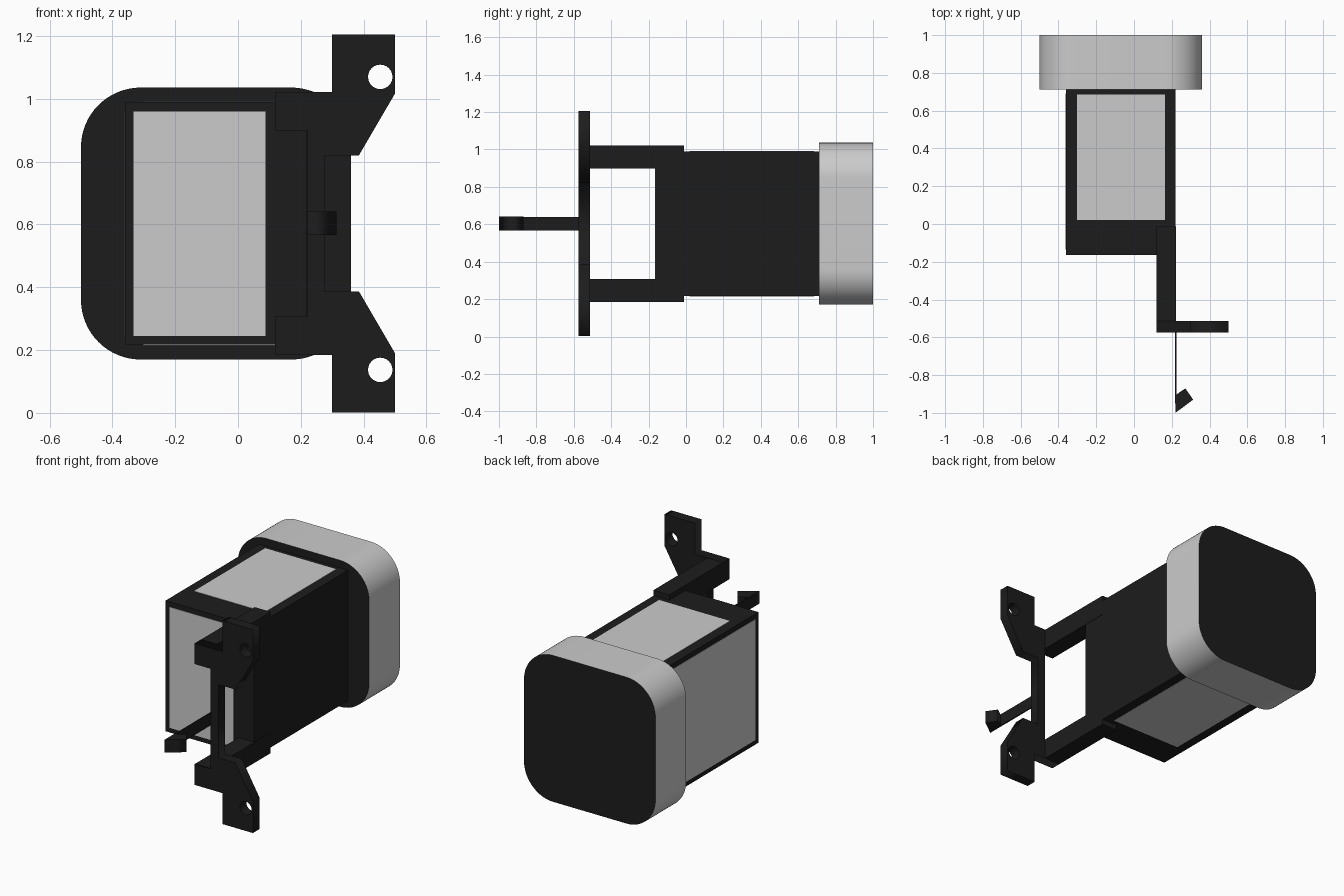
import bpy, math

if "Cube" in bpy.data.objects:
    bpy.data.objects.remove(bpy.data.objects["Cube"])

dark = bpy.data.materials.new("dark_plastic")
dark.diffuse_color = (0.012, 0.012, 0.012, 1)
dark.use_nodes = True
dark.node_tree.nodes["Principled BSDF"].inputs["Base Color"].default_value = dark.diffuse_color


def box(name, x, y, z, mat=dark):
    bpy.ops.mesh.primitive_cube_add(size=1, location=[sum(r) / 2 for r in (x, y, z)])
    ob = bpy.context.object
    ob.name = name
    ob.scale = [r[1] - r[0] for r in (x, y, z)]
    bpy.ops.object.transform_apply(location=False, rotation=False, scale=True)
    if mat:
        ob.data.materials.append(mat)
    return ob


def arc(cx, cy, r, a0, a1, n):
    return [(cx + r * math.cos(math.radians(a0 + (a1 - a0) * i / n)),
             cy + r * math.sin(math.radians(a0 + (a1 - a0) * i / n))) for i in range(n + 1)]


def prism(name, loops, lo, hi, upright=True, mat=dark):
    """Extrude filled outlines (extra loops are holes) along y (upright) or z."""
    cu = bpy.data.curves.new(name, 'CURVE')
    cu.dimensions = '2D'
    cu.fill_mode = 'BOTH'
    cu.extrude = (hi - lo) / 2
    for pts in loops:
        sp = cu.splines.new('POLY')
        sp.points.add(len(pts) - 1)
        for p, (a, b) in zip(sp.points, pts):
            p.co = (a, b, 0, 1)
        sp.use_cyclic_u = True
    ob = bpy.data.objects.new(name, cu)
    bpy.context.collection.objects.link(ob)
    mid = (lo + hi) / 2
    if upright:
        ob.rotation_euler[0] = math.pi / 2
        ob.location.y = mid
    else:
        ob.location.z = mid
    bpy.ops.object.select_all(action='DESELECT')
    ob.select_set(True)
    bpy.context.view_layer.objects.active = ob
    bpy.ops.object.convert(target='MESH')
    ob = bpy.context.object
    bpy.ops.object.transform_apply(location=True, rotation=True, scale=True)
    ob.data.materials.clear()
    ob.data.materials.append(mat)
    return ob


# Rounded cap: grey rim with dark front and back faces
r = 0.19
x0, x1, z0, z1 = -0.5, 0.36, 0.17, 1.036
outline = []
for cx, cz, a in ((x1 - r, z1 - r, 0), (x0 + r, z1 - r, 90), (x0 + r, z0 + r, 180), (x1 - r, z0 + r, 270)):
    outline += arc(cx, cz, r, a, a + 90, 16)
cap = prism("end_cap", [outline], 0.712, 1.0, mat=None)
cap.data.materials.append(dark)
for f in cap.data.polygons:
    f.material_index = 1 if abs(f.normal.y) > 0.9 else 0
bpy.ops.object.shade_smooth_by_angle(angle=math.radians(30))

# Body with grey panels on front, left, top and bottom
box("body", (-0.36, 0.22), (-0.163, 0.715), (0.217, 0.99))
e = 0.002
box("front_panel", (-0.333, 0.087), (-0.163 - e, -0.15), (0.245, 0.96), None)
box("left_panel", (-0.36 - e, -0.35), (-0.135, 0.69), (0.245, 0.96), None)
box("top_panel", (-0.302, 0.163), (0.02, 0.685), (0.98, 0.99 + e), None)
box("bottom_panel", (-0.302, 0.163), (0.02, 0.685), (0.217 - e, 0.23), None)

# Two arms carrying the mounting plate
mz = 0.6035
for side, s in (("upper", 1), ("lower", -1)):
    zs = sorted((mz + s * 0.296, mz + s * 0.418))
    box(side + "_arm", (0.118, 0.222), (-0.57, -0.012), zs)

# Mounting plate with mirrored ears and screw holes
half = [(0.275, 0.82), (0.385, 0.82), (0.5, 1.017), (0.5, 1.205), (0.3, 1.205),
        (0.3, 1.022), (0.118, 1.022), (0.118, 0.9), (0.222, 0.9)]
flip = [(x, 2 * mz - z) for x, z in reversed(half)]
holes = [arc(0.453, z, 0.039, 0, 345, 23) for z in (1.07, 2 * mz - 1.07)]
prism("mounting_plate", [half + flip] + holes, -0.575, -0.514)

# Thin latch strip with a slanted hook
box("latch_strip", (0.218, 0.226), (-0.95, -0.57), (0.567, 0.64))
prism("latch_hook", [[(0.219, -1.0), (0.313, -0.93), (0.272, -0.87), (0.226, -0.902), (0.219, -0.902)]],
      0.566, 0.641, upright=False)
